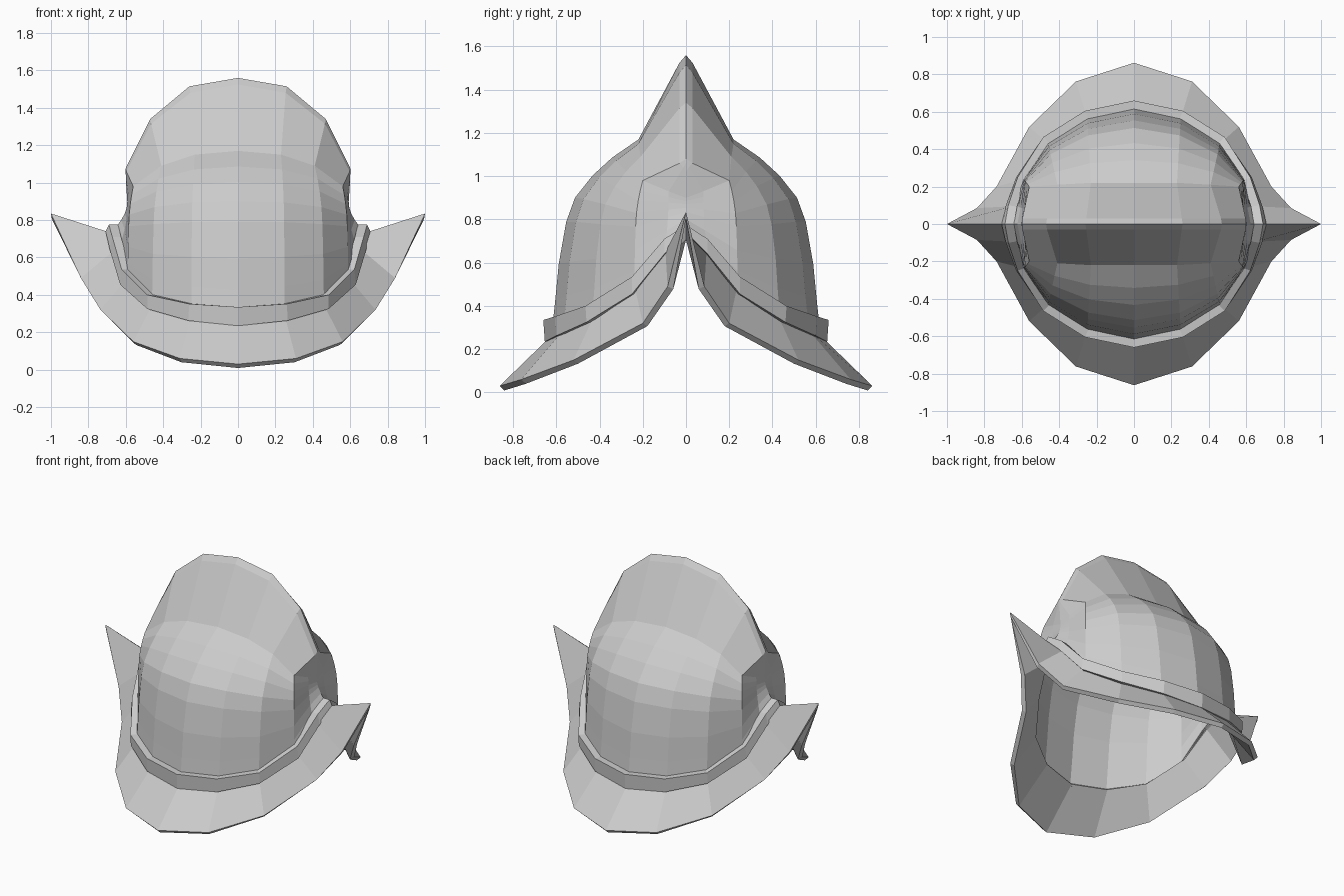
import bpy, bmesh

if "Cube" in bpy.data.objects:
    bpy.data.objects.remove(bpy.data.objects["Cube"])


def full_ring(q):
    """Mirror a quarter ring (from +y round to +x) into a closed clockwise loop."""
    half = q + [(x, -y, z) for x, y, z in reversed(q[:-1])]
    return half + [(-x, y, z) for x, y, z in reversed(half[1:-1])]


def loft(name, quarters, closed=False, thickness=0.0):
    rings = [full_ring(q) for q in quarters]
    bm = bmesh.new()
    vs = [[bm.verts.new(p) for p in r] for r in rings]
    n = len(vs[0])
    for i in range(len(vs) if closed else len(vs) - 1):
        a, b = vs[i], vs[(i + 1) % len(vs)]
        for j in range(n):
            k = (j + 1) % n
            bm.faces.new((a[j], b[j], b[k], a[k]))
    bmesh.ops.remove_doubles(bm, verts=bm.verts, dist=0.0005)
    me = bpy.data.meshes.new(name)
    bm.to_mesh(me)
    bm.free()
    ob = bpy.data.objects.new(name, me)
    bpy.context.collection.objects.link(ob)
    if thickness:
        m = ob.modifiers.new("thickness", 'SOLIDIFY')
        m.thickness = thickness
        m.offset = -1
    return ob


# Bowl: quarter rings at the base and where the comb starts
base = [(0, .625, .24), (.25, .57, .27), (.46, .435, .33),
        (.59, .24, .46), (.64, .1, .64), (.675, 0, .74)]
shoulder = [(0, .22, 1.17), (.23, .22, 1.15), (.41, .21, 1.09),
            (.56, .2, .98), (.585, .08, .93), (.592, 0, .9)]
# Rounded rise between them: (inward fraction, upward fraction)
rise = [(0, 0), (.05, .2), (.09, .38), (.175, .59), (.275, .71),
        (.475, .82), (.7, .91), (1, 1)]
rows = []
for h, v in rise:
    row = []
    for i, (b, s) in enumerate(zip(base, shoulder)):
        f = 1 - (1 - v) ** 2 if i > 3 else h   # the two ends flare outward
        row.append((b[0] + (s[0] - b[0]) * f, b[1] + (s[1] - b[1]) * f,
                    b[2] + (s[2] - b[2]) * v))
    rows.append(row)

# Comb: tall blade rising to a ridge on y = 0
ridge = [(0, 0, 1.56), (.26, 0, 1.515), (.47, 0, 1.34),
         (.6, 0, 1.08), (.601, 0, 1.06), (.6, 0, 1.04)]
below = [(0, .03, 1.525), (.255, .03, 1.48), (.465, .03, 1.315),
         (.597, .03, 1.06), (.6, .012, 1.04), (.6, 0, 1.02)]
loft("bowl_and_comb", rows + [below, ridge], thickness=0.012)

# Brim: sweeps low at front and back, pointed and raised at the sides
edge = [(0, .862, .03), (.31, .762, .06), (.56, .52, .15),
        (.735, .2, .32), (.84, .085, .49), (1, 0, .835)]
root = [(0, .62, .265), (.25, .565, .29), (.46, .43, .345),
        (.6, .235, .48), (.65, .095, .65), (.69, 0, .735)]
loft("brim", [edge, root], thickness=0.03)

# Band around the foot of the bowl
low = [(0, .653, .235), (.265, .6, .262), (.485, .46, .325),
       (.63, .25, .455), (.685, .1, .64), (.708, 0, .74)]
top = [(0, .66, .335), (.262, .605, .352), (.485, .465, .4),
       (.622, .25, .535), (.672, .1, .71), (.69, 0, .775)]


def inset(q, s):
    return [(x * s, y * s, z) for x, y, z in q]


loft("band", [inset(low, .93), low, top, inset(top, .93)], closed=True)
